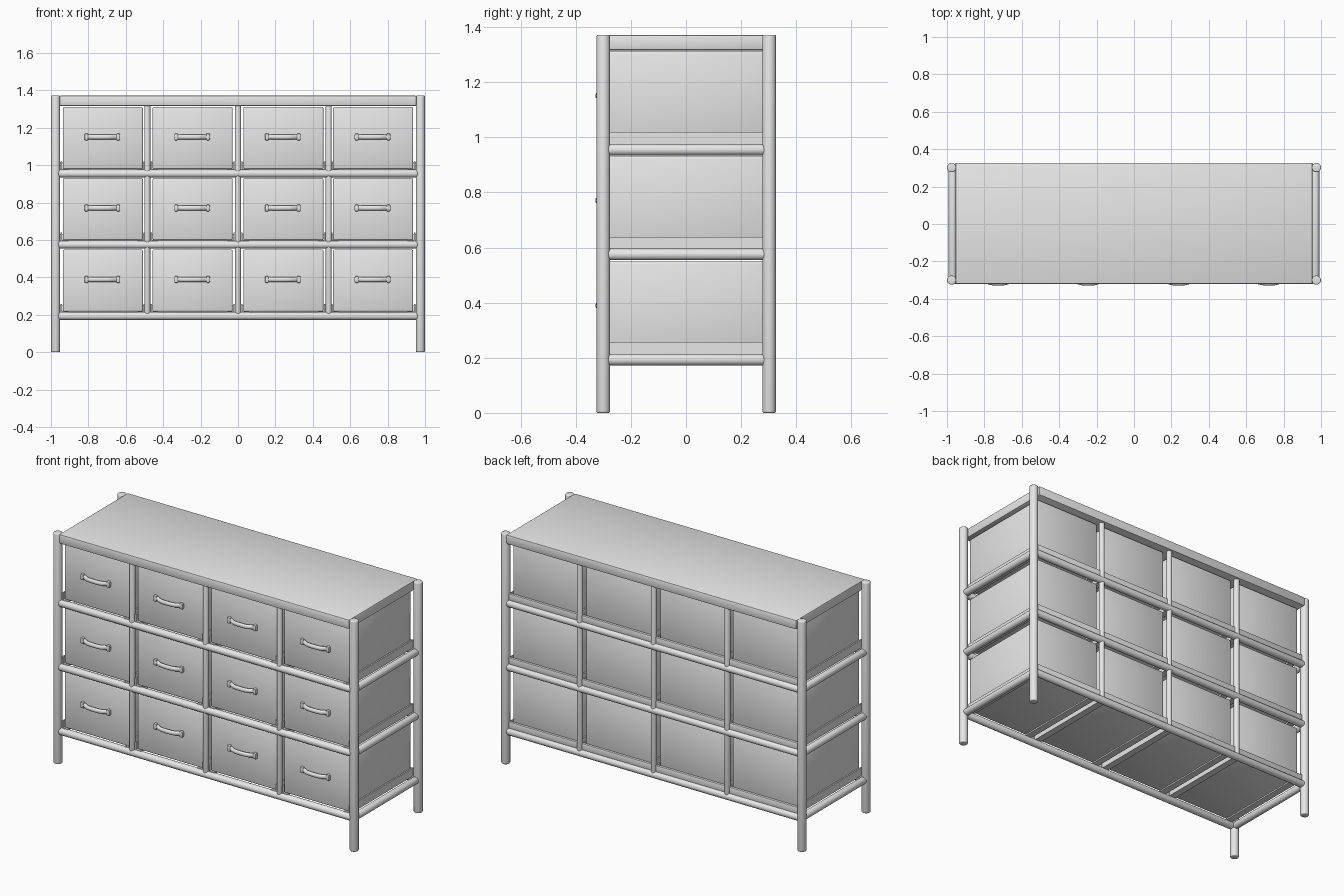
import bpy, bmesh, math
from mathutils import Vector

if "Cube" in bpy.data.objects:
    bpy.data.objects.remove(bpy.data.objects["Cube"])

grey = bpy.data.materials.new("plain_grey")
grey.diffuse_color = (0.8, 0.8, 0.8, 1)
grey.use_nodes = True
grey.node_tree.nodes["Principled BSDF"].inputs["Base Color"].default_value = grey.diffuse_color


def finish(name, bm, sharp=35):
    me = bpy.data.meshes.new(name)
    bm.to_mesh(me)
    bm.free()
    me.materials.append(grey)
    me.shade_smooth()
    if sharp:
        me.set_sharp_from_angle(angle=math.radians(sharp))
    ob = bpy.data.objects.new(name, me)
    bpy.context.collection.objects.link(ob)
    return ob


def box(name, lo, hi, bevel=0.0, sharp=35):
    bm = bmesh.new()
    bmesh.ops.create_cube(bm, size=1)
    lo, hi = Vector(lo), Vector(hi)
    for v in bm.verts:
        v.co = (lo + hi) / 2 + v.co * (hi - lo)
    if bevel:
        bmesh.ops.bevel(bm, geom=bm.edges[:], offset=bevel, segments=2,
                        profile=0.5, affect='EDGES')
    return finish(name, bm, sharp)


def tube(name, a, b, r, rim=0.006):
    # Round bar from a to b with softened ends
    a, b = Vector(a), Vector(b)
    d = b - a
    bm = bmesh.new()
    bmesh.ops.create_cone(bm, cap_ends=True, segments=20, radius1=r, radius2=r,
                          depth=d.length)
    rims = [e for e in bm.edges if abs(e.verts[0].co.z - e.verts[1].co.z) < 1e-5]
    bmesh.ops.bevel(bm, geom=rims, offset=rim, segments=3, profile=0.5,
                    affect='EDGES')
    q = d.to_track_quat('Z', 'Y')
    for v in bm.verts:
        v.co = q @ v.co + (a + b) / 2
    return finish(name, bm, 50)


def handle(name, x, z):
    # Forward-bowed grip: an oval section swept along a smooth path
    path = [(-0.095, -0.299), (-0.075, -0.300), (-0.062, -0.306), (-0.050, -0.314),
            (-0.030, -0.318), (0.0, -0.319)]
    path += [(-px, py) for px, py in path[-2::-1]]
    bm = bmesh.new()
    rings = []
    for i, (px, py) in enumerate(path):
        p, n = path[max(i - 1, 0)], path[min(i + 1, len(path) - 1)]
        t = Vector((n[0] - p[0], n[1] - p[1])).normalized()
        ring = []
        for k in range(12):
            a = 2 * math.pi * k / 12
            o = 0.010 * math.cos(a)
            ring.append(bm.verts.new((x + px - t.y * o, py + t.x * o,
                                      z + 0.013 * math.sin(a))))
        rings.append(ring)
    for r0, r1 in zip(rings, rings[1:]):
        for k in range(12):
            j = (k + 1) % 12
            bm.faces.new((r0[k], r0[j], r1[j], r1[k]))
    bm.faces.new(rings[0])
    bm.faces.new(rings[-1])
    bmesh.ops.recalc_face_normals(bm, faces=bm.faces[:])
    finish(name, bm, 50)
    # Cuffs that fix the grip to the drawer
    for s in (-1, 1):
        box(name + "_cuff", (x + s * 0.085 - 0.010, -0.311, z - 0.018),
            (x + s * 0.085 + 0.010, -0.288, z + 0.018), 0.005)


LEVELS = (0.193, 0.575, 0.955)          # rail centre heights
COLUMNS = (-0.7225, -0.2425, 0.2425, 0.7225)

# Corner posts
for x in (-0.975, 0.975):
    for y in (-0.30, 0.302):
        tube("corner_post", (x, y, 0), (x, y, 1.372), 0.0245)

# Top board
box("top_board", (-0.955, -0.32, 1.316), (0.955, 0.327, 1.372), 0.007)

# Vertical dividers, front and back
for x in (-0.485, 0, 0.485):
    for y in (-0.30, 0.302):
        tube("divider_bar", (x, y, 0.19), (x, y, 1.32), 0.016)

for z in LEVELS:
    # Long and short rails
    for y in (-0.30, 0.302):
        tube("long_rail", (-0.96, y, z), (0.96, y, z), 0.021)
    for x in (-0.97, 0.97):
        tube("side_rail", (x, -0.287, z), (x, 0.287, z), 0.021)
    # Rear stop strip behind the drawers
    box("rear_stop", (-0.955, 0.290, z + 0.018), (0.955, 0.306, z + 0.058), 0.003)
    for x in COLUMNS:
        # L-shaped runners on both sides of the drawer
        for s in (-1, 1):
            e = x + s * 0.222
            u = x + s * 0.185
            box("runner_wall", (e - 0.004, -0.302, z + 0.016),
                (e + 0.004, 0.295, z + 0.064))
            box("runner_ledge", (min(e, u), -0.302, z + 0.016),
                (max(e, u), 0.295, z + 0.024))
        # Drawer with soft shading, and its handle
        box("drawer", (x - 0.214, -0.295, z + 0.024),
            (x + 0.214, 0.288, z + 0.356), 0.008, sharp=None)
        handle("drawer_handle", x - 0.003, z + 0.196)
